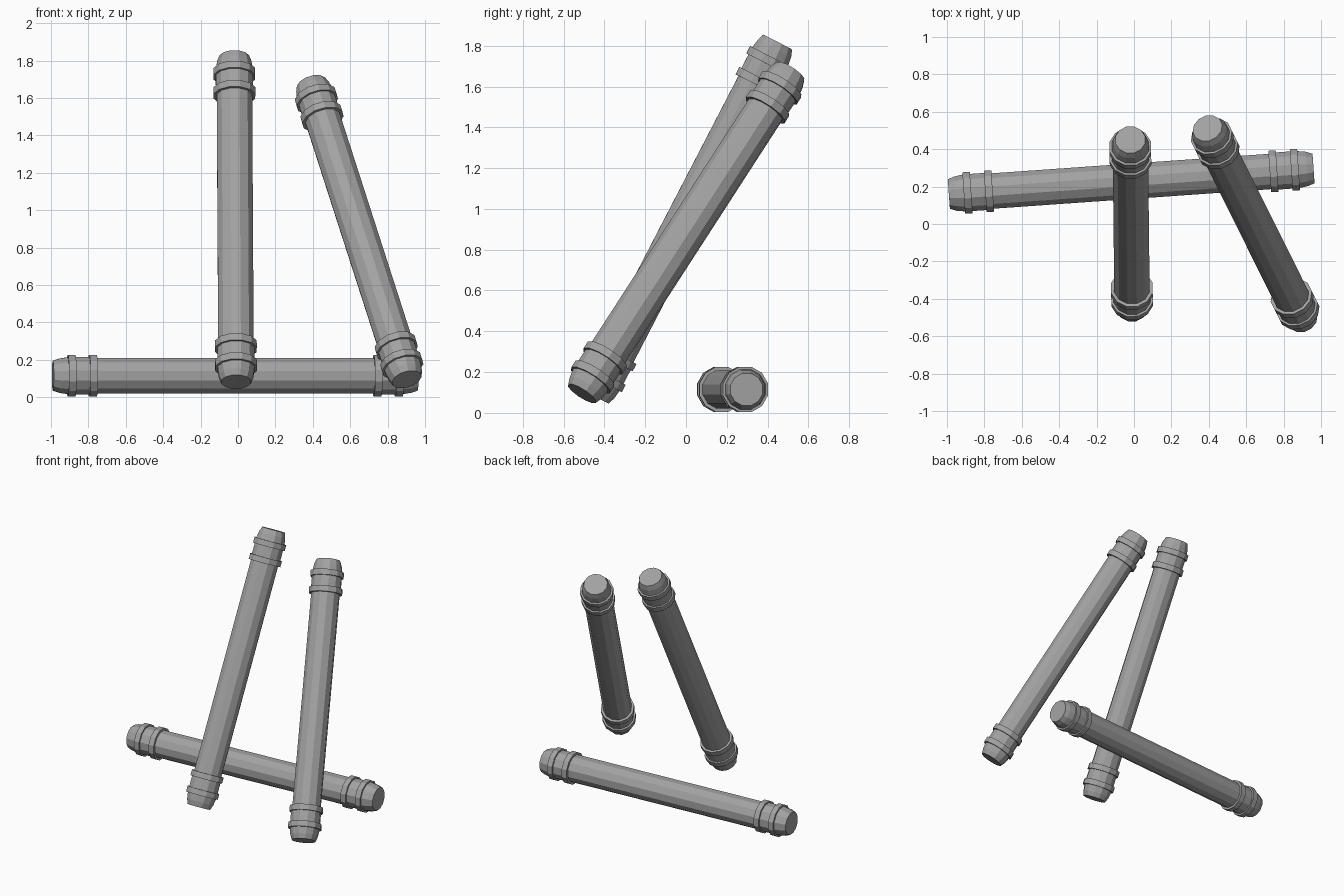
import bpy
import bmesh
import math
from mathutils import Matrix, Vector

cube = bpy.data.objects.get("Cube")
if cube:
    bpy.data.objects.remove(cube, do_unlink=True)

SIDES = 12

# single grey colour
grey = bpy.data.materials.new("plain_grey")
grey.use_nodes = True
GREY = (0.36, 0.36, 0.36, 1)
grey.diffuse_color = GREY
grey.node_tree.nodes["Principled BSDF"].inputs["Base Color"].default_value = GREY

# profile of one end: (distance from the end, radius)
END_PROFILE = [
    (0.0, 0.082), (0.035, 0.095), (0.08, 0.102),    # tapered cap
    (0.08, 0.115), (0.12, 0.115),                   # outer ring
    (0.12, 0.103), (0.195, 0.103),                  # collar
    (0.195, 0.115), (0.235, 0.115), (0.235, 0.098)  # inner ring
]


def make_rod(name, start, end):
    """Turn the mirrored end profile round the line from start to end."""
    start, end = Vector(start), Vector(end)
    axis = end - start
    length = axis.length
    profile = END_PROFILE + [(length - d, r) for d, r in reversed(END_PROFILE)]
    bm = bmesh.new()
    rings = []
    for d, r in profile:
        angles = [math.tau * (i + 0.5) / SIDES for i in range(SIDES)]
        rings.append([bm.verts.new((r * math.cos(a), r * math.sin(a), d)) for a in angles])
    for low, high in zip(rings, rings[1:]):
        for i in range(SIDES):
            j = (i + 1) % SIDES
            bm.faces.new((low[i], low[j], high[j], high[i]))
    bm.faces.new(list(reversed(rings[0])))
    bm.faces.new(rings[-1])
    turn = axis.to_track_quat("Z", "Y").to_matrix().to_4x4()
    bm.transform(Matrix.Translation(start) @ turn)
    bmesh.ops.recalc_face_normals(bm, faces=bm.faces)
    mesh = bpy.data.meshes.new(name)
    bm.to_mesh(mesh)
    bm.free()
    mesh.materials.append(grey)
    rod = bpy.data.objects.new(name, mesh)
    bpy.context.collection.objects.link(rod)


# one rod lying down, two leaning
make_rod("lying_rod", (-0.99, 0.16, 0.115), (0.96, 0.297, 0.115))
make_rod("middle_leaning_rod", (-0.01, -0.45, 0.082), (-0.02, 0.45, 1.818))
make_rod("left_leaning_rod", (0.902, -0.51, 0.095), (0.393, 0.512, 1.675))
